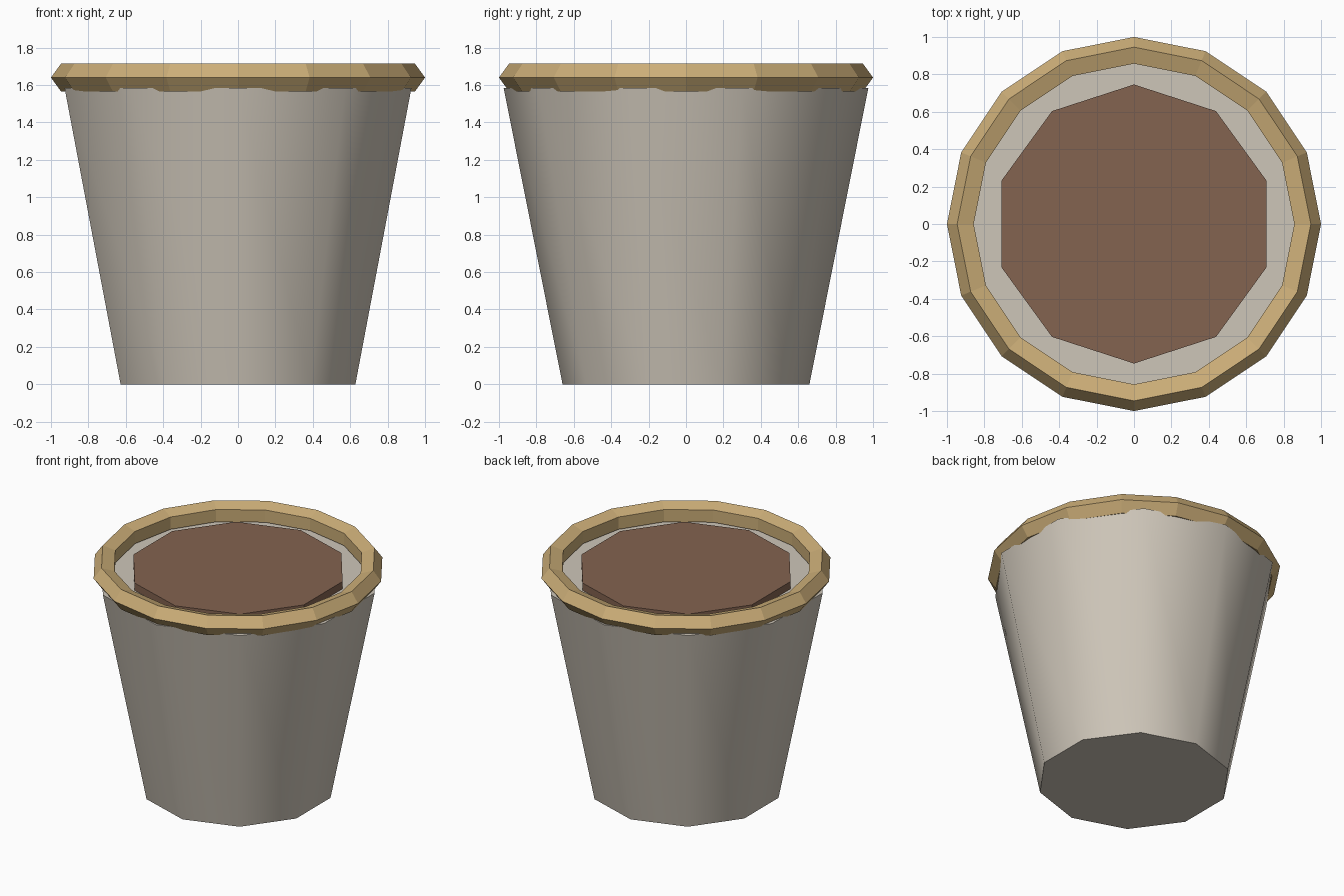
import bpy, math

if "Cube" in bpy.data.objects:
    bpy.data.objects.remove(bpy.data.objects["Cube"])


def material(name, rgb):
    m = bpy.data.materials.new(name)
    lin = [((c / 255 + 0.055) / 1.055) ** 2.4 for c in rgb]
    m.diffuse_color = (*lin, 1)
    m.use_nodes = True
    m.node_tree.nodes["Principled BSDF"].inputs["Base Color"].default_value = m.diffuse_color
    return m


def frustum(name, r_low, r_high, z_low, z_high, mat):
    """Ten-sided capped frustum with a corner on the +y axis."""
    bpy.ops.mesh.primitive_cone_add(
        vertices=10, radius1=r_low, radius2=r_high, depth=z_high - z_low,
        location=(0, 0, (z_low + z_high) / 2))
    ob = bpy.context.object
    ob.name = name
    ob.data.materials.append(mat)
    return ob


clay = material("pale_grey", (206, 198, 185))
tan = material("tan", (204, 174, 120))
brown = material("soil_brown", (131, 99, 80))

# Tapered pot body, smooth around its sides
frustum("pot_body", 0.66, 0.975, 0, 1.585, clay)
bpy.ops.object.shade_smooth_by_angle(angle=math.radians(45))

# Soil disc lying on the closed pot top
frustum("soil", 0.746, 0.746, 1.58, 1.64, brown)

# Faceted rim ring with a five-sided section
bpy.ops.mesh.primitive_torus_add(
    major_segments=16, minor_segments=5, major_radius=0.921,
    minor_radius=0.079, location=(0, 0, 1.64))
rim = bpy.context.object
rim.name = "rim"
rim.data.materials.append(tan)
bpy.ops.object.shade_flat()
